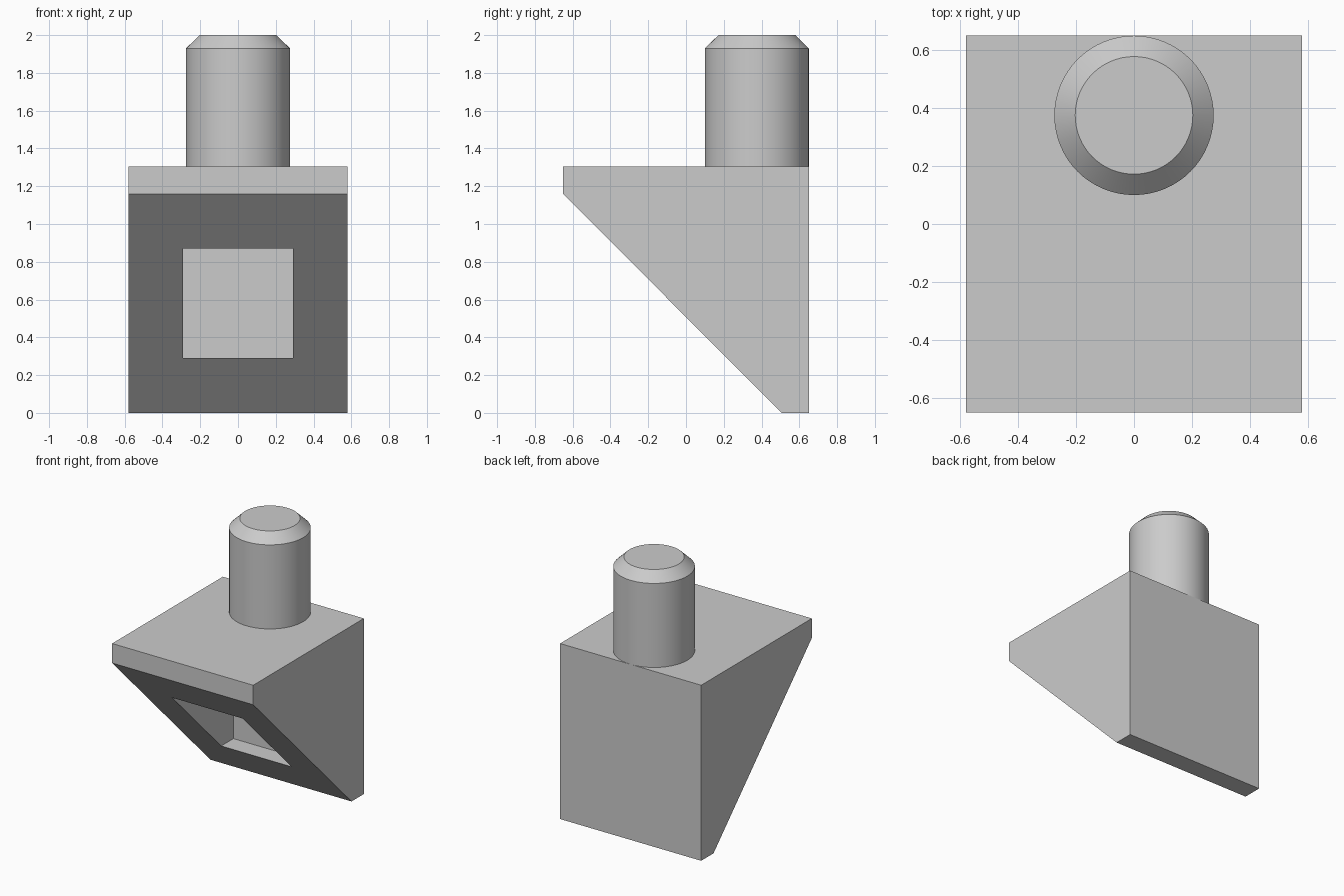
import bpy
import bmesh
import math

old = bpy.data.objects.get("Cube")
if old:
    bpy.data.objects.remove(old, do_unlink=True)

GREY = (0.6, 0.6, 0.6, 1.0)
grey = bpy.data.materials.new("plain grey")
grey.use_nodes = True
grey.diffuse_color = GREY
grey.node_tree.nodes["Principled BSDF"].inputs["Base Color"].default_value = GREY


def make_object(name, bm):
    bmesh.ops.recalc_face_normals(bm, faces=bm.faces)
    mesh = bpy.data.meshes.new(name)
    bm.to_mesh(mesh)
    bm.free()
    mesh.materials.append(grey)
    obj = bpy.data.objects.new(name, mesh)
    bpy.context.collection.objects.link(obj)
    return obj


def make_prism(name, profile, half_width):
    """Extrude a (y, z) side profile across x."""
    bm = bmesh.new()
    face = bm.faces.new([bm.verts.new((-half_width, y, z)) for y, z in profile])
    side = bmesh.ops.extrude_face_region(bm, geom=[face])["geom"]
    moved = [v for v in side if isinstance(v, bmesh.types.BMVert)]
    bmesh.ops.translate(bm, verts=moved, vec=(2 * half_width, 0, 0))
    return make_object(name, bm)


def select_only(obj):
    bpy.ops.object.select_all(action="DESELECT")
    obj.select_set(True)
    bpy.context.view_layer.objects.active = obj


TOP = 1.305

# Wedge-shaped body with a slanted front
body = make_prism("wedge_body", [(0.65, 0), (0.65, TOP), (-0.65, TOP),
                                 (-0.65, 1.16), (0.505, 0)], 0.58)

# Square pocket cut into the slanted front
cutter = make_prism("pocket_cutter", [(0.36, 0.29), (0.36, 0.87),
                                      (-0.9, 0.87), (-0.9, 0.29)], 0.29)
cutter.hide_render = True
cut = body.modifiers.new("pocket", "BOOLEAN")
cut.operation = "DIFFERENCE"
cut.solver = "EXACT"
cut.object = cutter
select_only(body)
bpy.ops.object.modifier_apply(modifier=cut.name)
bpy.data.objects.remove(cutter, do_unlink=True)

# Round pin with a chamfered top, flush with the back
bm = bmesh.new()
profile = [(0, TOP), (0.275, TOP), (0.275, 1.93), (0.203, 2.0), (0, 2.0)]
verts = [bm.verts.new((r, 0.375, z)) for r, z in profile]
edges = [bm.edges.new(pair) for pair in zip(verts, verts[1:])]
bmesh.ops.spin(bm, geom=verts + edges, cent=(0, 0.375, 0), axis=(0, 0, 1),
               angle=2 * math.pi, steps=64)
bmesh.ops.remove_doubles(bm, verts=bm.verts, dist=0.0001)
pin = make_object("pin", bm)
select_only(pin)
bpy.ops.object.shade_smooth_by_angle(angle=math.radians(30))
